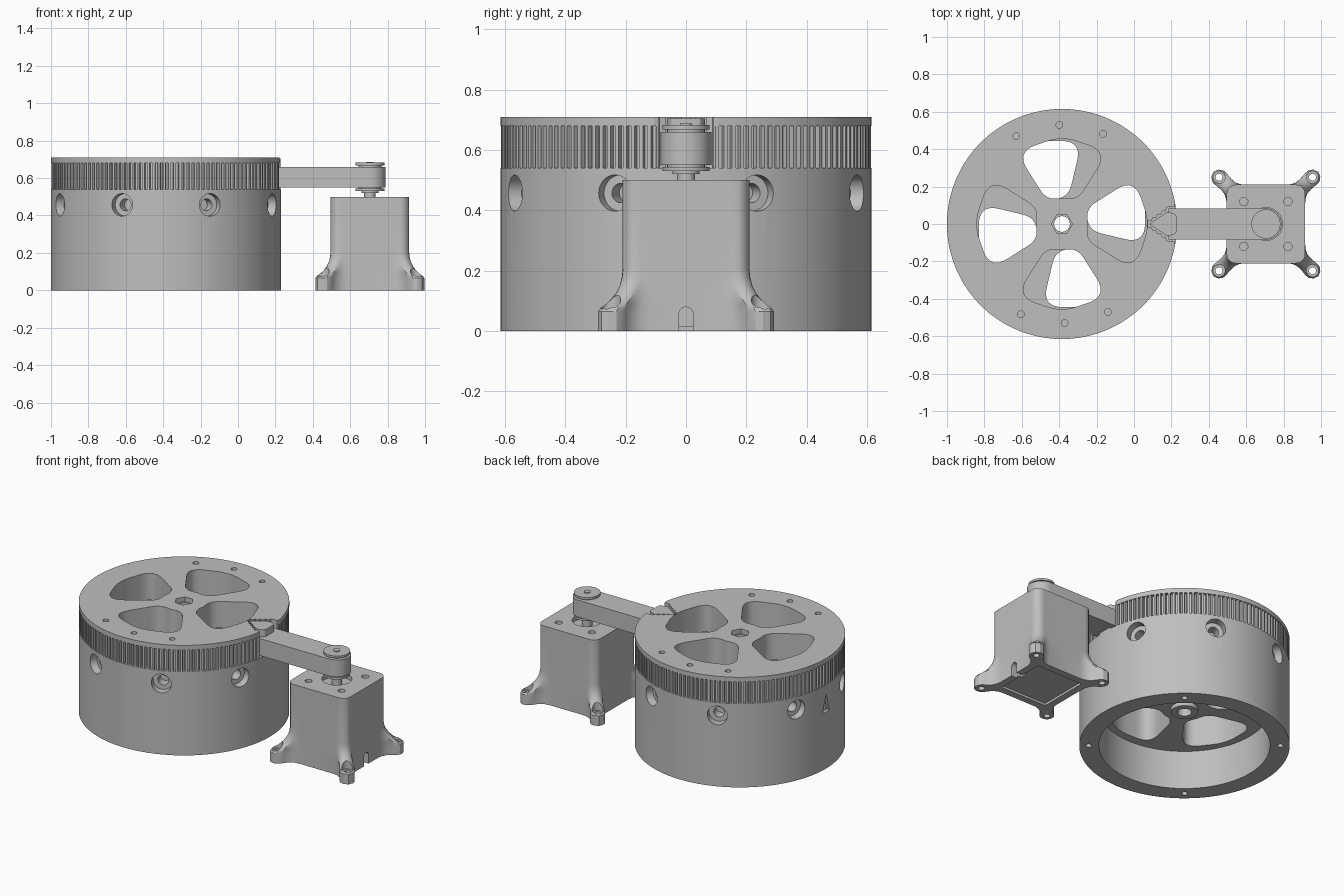
import bpy, bmesh, math
from math import sin, cos, pi, radians

if "Cube" in bpy.data.objects:
    bpy.data.objects.remove(bpy.data.objects["Cube"])

DRUM, MOTOR = (-0.385, 0), (0.705, 0)
grey = bpy.data.materials.new("plain_grey")
grey.diffuse_color = (0.52, 0.52, 0.52, 1)
grey.use_nodes = True
grey.node_tree.nodes["Principled BSDF"].inputs["Base Color"].default_value = grey.diffuse_color


def activate(ob):
    bpy.ops.object.select_all(action='DESELECT')
    ob.select_set(True)
    bpy.context.view_layer.objects.active = ob


def clean(ob):
    bm = bmesh.new()
    bm.from_mesh(ob.data)
    bmesh.ops.remove_doubles(bm, verts=bm.verts, dist=1e-5)
    bmesh.ops.recalc_face_normals(bm, faces=bm.faces)
    bm.to_mesh(ob.data)
    bm.free()


def plate(name, outlines, z0, z1, at=(0, 0)):
    """Extruded flat shape: first outline is the edge, the rest are holes."""
    cu = bpy.data.curves.new(name, 'CURVE')
    cu.dimensions, cu.fill_mode, cu.extrude = '2D', 'BOTH', (z1 - z0) / 2
    for pts in outlines:
        s = cu.splines.new('POLY')
        s.points.add(len(pts) - 1)
        for p, (x, y) in zip(s.points, pts):
            p.co = (x, y, 0, 1)
        s.use_cyclic_u = True
    ob = bpy.data.objects.new(name, cu)
    bpy.context.collection.objects.link(ob)
    ob.location = (at[0], at[1], (z0 + z1) / 2)
    activate(ob)
    bpy.ops.object.convert(target='MESH')
    ob = bpy.context.object
    clean(ob)
    return ob


def circle(r, n=32, at=(0, 0)):
    return [(at[0] + r * cos(2 * pi * i / n), at[1] + r * sin(2 * pi * i / n)) for i in range(n)]


def spin(pts, a):
    return [(x * cos(a) - y * sin(a), x * sin(a) + y * cos(a)) for x, y in pts]


def rounded(corners, t, n=8):
    """Round each polygon corner, starting t[i] before it and ending t[i] after."""
    out = []
    for i, (x, y) in enumerate(corners):
        ends = []
        for q in (corners[i - 1], corners[(i + 1) % len(corners)]):
            d = math.hypot(q[0] - x, q[1] - y)
            ends.append((x + (q[0] - x) * t[i] / d, y + (q[1] - y) * t[i] / d))
        (ax, ay), (bx, by) = ends
        for k in range(n + 1):
            u = k / n
            out.append(((1-u)**2 * ax + 2*u*(1-u) * x + u*u * bx,
                        (1-u)**2 * ay + 2*u*(1-u) * y + u*u * by))
    return out


def cylinder(r, p, depth, rot=(0, 0, 0), n=32):
    bpy.ops.mesh.primitive_cylinder_add(vertices=n, radius=r, depth=depth, location=p, rotation=rot)
    return bpy.context.object


def box(p, size):
    bpy.ops.mesh.primitive_cube_add(size=1, location=p)
    bpy.context.object.scale = size
    return bpy.context.object


def cut(ob, cutter):
    m = ob.modifiers.new("cut", 'BOOLEAN')
    m.operation, m.solver, m.object = 'DIFFERENCE', 'EXACT', cutter
    activate(ob)
    bpy.ops.object.modifier_apply(modifier="cut")
    bpy.data.objects.remove(cutter)


# Four rounded windows shared by drum and turntable
window = rounded([(0.245, 0.385), (0, 0.47), (-0.245, 0.385), (-0.08, 0.125), (0, 0.14), (0.08, 0.125)],
                 [0.11, 0.09, 0.11, 0.065, 0.01, 0.065])


def windows(turn=0.0):
    return [spin(window, i * pi / 2 + radians(turn)) for i in range(4)]


# Drum base: hollow below, windowed deck above
drum = plate("drum_base", [circle(0.615, 96), circle(0.042)] + windows(19), 0, 0.54, DRUM)
cut(drum, cylinder(0.5, (*DRUM, 0.05), 0.4, n=96))
for i in range(8):
    a = radians(22.5 + 45 * i)
    for r, inner in ((0.06, 0.565), (0.032, 0.5)):
        d = (inner + 0.7) / 2
        cut(drum, cylinder(r, (DRUM[0] + d * cos(a), d * sin(a), 0.457), 0.7 - inner, (0, pi / 2, a)))
for i in range(4):
    a = radians(50 + 90 * i)
    cut(drum, cylinder(0.018, (DRUM[0] + 0.56 * cos(a), 0.56 * sin(a), 0), 0.2, n=20))
arrow = plate("arrow_cutter", [[(-0.06, 0), (0.055, 0.036), (0.055, -0.036)]], -0.02, 0.02)
arrow.location, arrow.rotation_euler = (-1.0, 0, 0.42), (0, pi / 2, 0)
cut(drum, arrow)
plate("drum_hub", [circle(0.08), circle(0.042)], 0.225, 0.26, DRUM)


# Turntable: toothed band with a rim above, both notched for the belt clamp
def notched(pts):
    keep = [p for p in pts if not (p[0] > 0 and abs(p[1]) < 0.092)]
    first = next(i for i, p in enumerate(keep) if p[0] > 0 and p[1] > 0)
    keep = keep[first:] + keep[:first]
    side = [(0.6, 0.09), (0.565, 0.09)]
    for k in range(9):                      # saw teeth along the clamp
        u, h = k / 8, 0.012 * (k % 2)
        side.append((0.56 - 0.1 * u + 0.5 * h, 0.088 - 0.07 * u - h))
    return keep + [(x, -y) for x, y in side] + side[::-1]


TEETH = 136
gear = []
for i in range(TEETH):
    for off, r in ((0, 0.594), (0.36, 0.594), (0.46, 0.613), (0.9, 0.613)):
        a = 2 * pi * (i + off) / TEETH
        gear.append((r * cos(a), r * sin(a)))
plate("toothed_band", [notched(gear), circle(0.042)] + windows(), 0.54, 0.68, DRUM)
screws = [circle(0.018, 20, (0.53 * cos(radians(b + h)), 0.53 * sin(radians(b + h))))
          for b in (65.5, 91.5, 117.5) for h in (0, 180)]
plate("turntable_rim", [notched(circle(0.615, 144)), circle(0.056, 6)] + windows() + screws,
      0.68, 0.71, DRUM)

# Belt clamp wedge and the belt to the pulley
wedge = rounded([(0.465, 0), (0.565, 0.066), (0.612, 0.05), (0.612, -0.05), (0.565, -0.066)],
                [0.01, 0.015, 0.015, 0.015, 0.015], 4)
plate("belt_clamp", [wedge], 0.54, 0.705, DRUM)
end = [(0.705 + 0.084 * cos(t), 0.084 * sin(t)) for t in (-pi / 2 + pi * i / 24 for i in range(25))]
plate("belt", [[(0.185, 0.084), (0.185, -0.084)] + end], 0.55, 0.66)

# Pulley on the motor shaft
for name, r, z0, z1 in (("pulley_lower_flange", 0.078, 0.53, 0.543), ("pulley_upper_flange", 0.078, 0.668, 0.682),
                        ("pulley_core", 0.062, 0.535, 0.675), ("pulley_collar", 0.045, 0.52, 0.535),
                        ("motor_shaft", 0.03, 0.45, 0.55), ("shaft_tip", 0.02, 0.6, 0.687)):
    plate(name, [circle(r)], z0, z1, MOTOR)

# Motor housing: lofted from a four-footed outline up to a rounded square
foot = [(.21, 0), (.21, .12), (.215, .15), (.23, .18), (.255, .2), (.275, .213), (.288, .23), (.291, .255), (.28, .28)]
body = [(.21, 0), (.21, .1), (.21, .12), (.21, .14), (.21, .15), (.21, .16), (.208, .175), (.203, .188), (.195, .195)]


def ring(blend):
    half = [(b[0] + (f[0] - b[0]) * blend, b[1] + (f[1] - b[1]) * blend) for f, b in zip(foot, body)]
    quarter = half + [(y, x) for x, y in half[-2:0:-1]]
    return [p for i in range(4) for p in spin(quarter, i * pi / 2)]


bm = bmesh.new()
loops = []
for z, f in ((0, 1), (.065, 1), (.078, .9), (.09, .7), (.105, .5), (.125, .31), (.15, .15), (.175, .05), (.205, 0), (.5, 0)):
    loops.append([bm.verts.new((x, y, z)) for x, y in ring(f)])
for lo, hi in zip(loops, loops[1:]):
    for i in range(len(lo)):
        j = (i + 1) % len(lo)
        bm.faces.new((lo[i], lo[j], hi[j], hi[i]))
bm.faces.new(loops[0][::-1])
bm.faces.new(loops[-1])
me = bpy.data.meshes.new("motor_housing")
bm.to_mesh(me)
bm.free()
housing = bpy.data.objects.new("motor_housing", me)
bpy.context.collection.objects.link(housing)
housing.location = (*MOTOR, 0)
mx = MOTOR[0]
for sx in (-1, 1):
    for sy in (-1, 1):
        cut(housing, cylinder(0.033, (mx + 0.25 * sx, 0.25 * sy, 0.165), 0.2))       # foot counterbore
        cut(housing, cylinder(0.019, (mx + 0.25 * sx, 0.25 * sy, 0.05), 0.2, n=20))  # foot screw hole
        cut(housing, cylinder(0.022, (mx + 0.118 * sx, 0.12 * sy, 0.5), 0.06, n=20))  # lid screw hole
cut(housing, cylinder(0.088, (mx, 0, 0.5), 0.06))                       # shaft well
cut(housing, box((mx, 0, 0), (0.33, 0.33, 0.03)))                       # underside panel
cut(housing, box((mx + 0.2, 0, 0.02), (0.12, 0.046, 0.072)))            # cable arch
cut(housing, cylinder(0.023, (mx + 0.2, 0, 0.056), 0.12, (0, pi / 2, 0)))

# Finish: one grey, smooth curves with sharp edges
for ob in list(bpy.context.scene.objects):
    ob.data.materials.clear()
    ob.data.materials.append(grey)
    activate(ob)
    bpy.ops.object.shade_smooth_by_angle(angle=radians(28))
